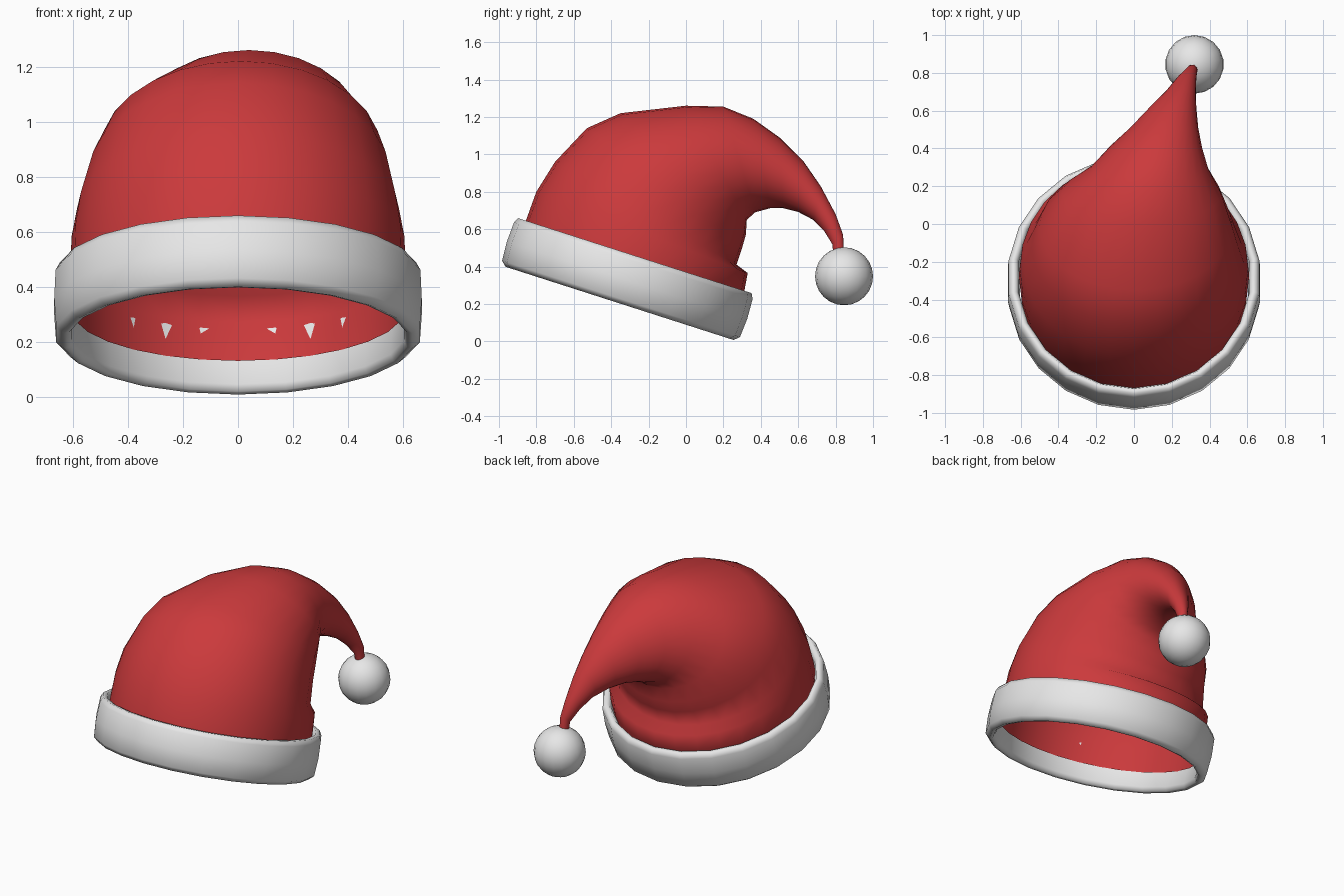
import bpy, bmesh, math
from mathutils import Vector

if "Cube" in bpy.data.objects:
    bpy.data.objects.remove(bpy.data.objects["Cube"])


def material(name, color):
    m = bpy.data.materials.new(name)
    m.diffuse_color = (*color, 1)
    m.use_nodes = True
    m.node_tree.nodes["Principled BSDF"].inputs["Base Color"].default_value = m.diffuse_color
    return m


RED = material("red felt", (0.60, 0.042, 0.045))
WHITE = material("white fleece", (0.8, 0.8, 0.8))


def make_object(name, bm, mat):
    bmesh.ops.recalc_face_normals(bm, faces=bm.faces)
    for f in bm.faces:
        f.smooth = True
    me = bpy.data.meshes.new(name)
    bm.to_mesh(me)
    bm.free()
    me.materials.append(mat)
    ob = bpy.data.objects.new(name, me)
    bpy.context.collection.objects.link(ob)
    return ob


def bridge(bm, a, b):
    n = len(a)
    for i in range(n):
        j = (i + 1) % n
        bm.faces.new((a[i], a[j], b[j], b[i]))


# Tilted frame shared by the brim
TILT = math.radians(17.8)
UP = Vector((0, math.sin(TILT), math.cos(TILT)))
BACK = Vector((0, math.cos(TILT), -math.sin(TILT)))
BASE = Vector((0, -0.355, 0.203))

# Brim: rounded band profile (radius, height) revolved about the tilted axis
profile = [(0.64, 0), (0.668, 0.025), (0.675, 0.13), (0.67, 0.24), (0.655, 0.268),
           (0.63, 0.268), (0.616, 0.24), (0.614, 0.12), (0.61, 0.03), (0.62, 0.005)]
N = 22
bm = bmesh.new()
loops = []
for i in range(N):
    a = 2 * math.pi * i / N
    d = Vector((math.sin(a), 0, 0)) - BACK * math.cos(a)
    loops.append([bm.verts.new(BASE + d * r + UP * h) for r, h in profile])
for i in range(N):
    bridge(bm, loops[i], loops[(i + 1) % N])
make_object("fleece_brim", bm, WHITE)

# Cap: each ring is (front y, front z, back y, back z, centre x, half width)
rings = [(-0.893, 0.50, 0.257, 0.130, 0, 0.605),
         (-0.858, 0.64, 0.312, 0.270, 0, 0.61),
         (-0.80, 0.80, 0.330, 0.365, 0, 0.605),
         (-0.70, 0.96, 0.270, 0.410, 0, 0.585),
         (-0.53, 1.14, 0.300, 0.500, 0.005, 0.545),
         (-0.35, 1.22, 0.320, 0.570, 0.01, 0.51),
         (0.00, 1.26, 0.325, 0.650, 0.04, 0.42),
         (0.20, 1.255, 0.37, 0.690, 0.08, 0.315),
         (0.36, 1.19, 0.45, 0.712, 0.115, 0.245),
         (0.50, 1.09, 0.52, 0.712, 0.16, 0.18),
         (0.63, 0.96, 0.60, 0.692, 0.205, 0.125),
         (0.72, 0.83, 0.68, 0.650, 0.247, 0.08),
         (0.80, 0.68, 0.74, 0.588, 0.28, 0.05),
         (0.84, 0.57, 0.782, 0.52, 0.305, 0.03),
         (0.845, 0.46, 0.79, 0.45, 0.31, 0.026)]
M = 28
bm = bmesh.new()
prev = None
for fy, fz, by, bz, cx, w in rings:
    c = Vector((cx, (fy + by) / 2, (fz + bz) / 2))
    d = Vector((0, (fy - by) / 2, (fz - bz) / 2))
    ring = []
    for i in range(M):
        a = 2 * math.pi * i / M
        ring.append(bm.verts.new(c + d * math.cos(a) + Vector((w * math.sin(a), 0, 0))))
    if prev:
        bridge(bm, prev, ring)
    prev = ring
make_object("felt_cap", bm, RED)

# Pompom on the drooping tip
bm = bmesh.new()
bmesh.ops.create_uvsphere(bm, u_segments=18, v_segments=12, radius=0.155)
bmesh.ops.translate(bm, verts=bm.verts, vec=(0.32, 0.845, 0.348))
make_object("pompom", bm, WHITE)
